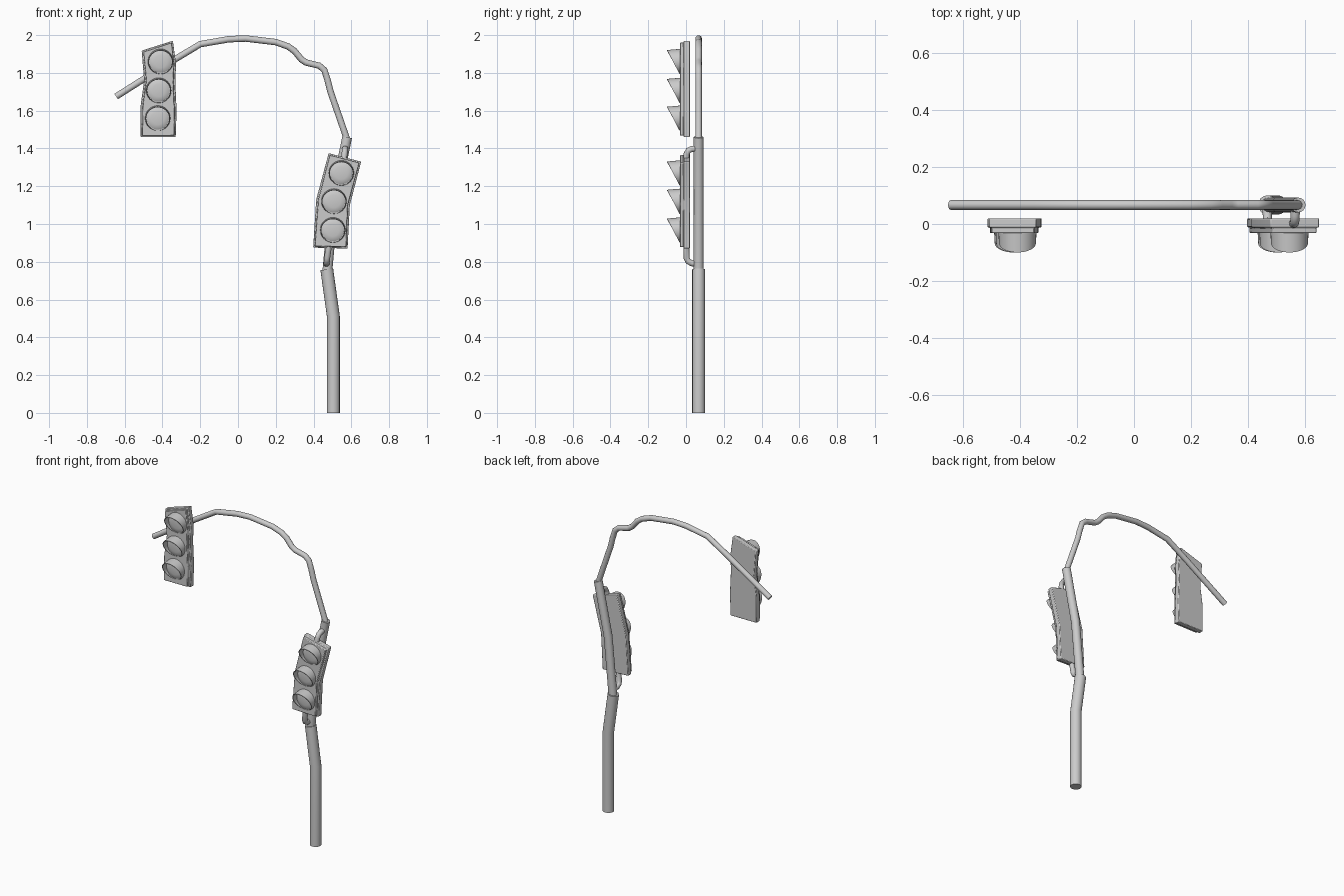
import bpy, bmesh, math

if "Cube" in bpy.data.objects:
    bpy.data.objects.remove(bpy.data.objects["Cube"])

POLE_Y = 0.067


def finish(name, bm, angle=35):
    bmesh.ops.recalc_face_normals(bm, faces=bm.faces)
    me = bpy.data.meshes.new(name)
    bm.to_mesh(me)
    bm.free()
    ob = bpy.data.objects.new(name, me)
    bpy.context.collection.objects.link(ob)
    return smooth(ob, angle)


def smooth(ob, angle=35):
    bpy.ops.object.select_all(action='DESELECT')
    ob.select_set(True)
    bpy.context.view_layer.objects.active = ob
    bpy.ops.object.shade_smooth_by_angle(angle=math.radians(angle))
    return ob


def tube(name, pts, radius):
    cu = bpy.data.curves.new(name, 'CURVE')
    cu.dimensions = '3D'
    cu.bevel_depth = radius
    cu.bevel_resolution = 6
    cu.use_fill_caps = True
    sp = cu.splines.new('POLY')
    sp.points.add(len(pts) - 1)
    for p, co in zip(sp.points, pts):
        p.co = (*co, 1)
    ob = bpy.data.objects.new(name, cu)
    bpy.context.collection.objects.link(ob)
    bpy.ops.object.select_all(action='DESELECT')
    ob.select_set(True)
    bpy.context.view_layer.objects.active = ob
    bpy.ops.object.convert(target='MESH')
    return smooth(bpy.context.object)


def housing(name, outline):
    # bent box with a smaller stepped front panel
    bm = bmesh.new()
    face = bm.faces.new([bm.verts.new((x, 0.02, z)) for x, z in outline])
    back = bmesh.ops.duplicate(bm, geom=[face])
    del back
    for inset, depth in ((0, 0.032), (0.011, 0.02)):
        if inset:
            bmesh.ops.inset_region(bm, faces=[face], thickness=inset)
        r = bmesh.ops.extrude_face_region(bm, geom=[face])
        vs = [g for g in r['geom'] if isinstance(g, bmesh.types.BMVert)]
        nf = [g for g in r['geom'] if isinstance(g, bmesh.types.BMFace)][0]
        if face.is_valid:
            bm.faces.remove(face)
        bmesh.ops.translate(bm, verts=vs, vec=(0, -depth, 0))
        face = nf
    bmesh.ops.remove_doubles(bm, verts=bm.verts, dist=1e-5)
    ob = finish(name, bm, 25)
    bev = ob.modifiers.new('soft_edges', 'BEVEL')
    bev.width = 0.004
    bev.segments = 2
    return ob


def lamp(name, cx, cz, r=0.067, n=32):
    # slant-cut hollow visor: (radius, lens side) rings run outside, rim, inside
    bm = bmesh.new()
    rings = []
    for rad, front in ((r, 0), (r - 0.002, 1), (r - 0.006, 1), (r - 0.006, 0)):
        ring = []
        for i in range(n):
            a = 2 * math.pi * i / n
            s = math.sin(a)
            y = -0.03 - front * (0.005 + 0.0325 * (1 + s))
            ring.append(bm.verts.new((cx + rad * math.cos(a), y,
                                      cz + rad * s - front * 0.004 * (1 + s) / 2)))
        rings.append(ring)
    for a, b in zip(rings, rings[1:]):
        for i in range(n):
            j = (i + 1) % n
            bm.faces.new((a[i], a[j], b[j], b[i]))
    finish(name + '_visor', bm)

    # shallow domed lens
    bm = bmesh.new()
    prev = None
    for rad, y in ((r - 0.005, -0.03), (r - 0.012, -0.035), (r * 0.5, -0.04)):
        ring = [bm.verts.new((cx + rad * math.cos(2 * math.pi * i / n), y,
                              cz + rad * math.sin(2 * math.pi * i / n))) for i in range(n)]
        if prev:
            for i in range(n):
                j = (i + 1) % n
                bm.faces.new((prev[i], prev[j], ring[j], ring[i]))
        prev = ring
    bm.faces.new(prev)
    finish(name + '_lens', bm, 40)


def path(pts):
    return [(x, POLE_Y, z) for x, z in pts]


# Bent pole and drooping arm
tube('lower_pole', path([(.505, 0), (.505, .51), (.47, .76)]), 0.034)
tube('middle_pole', path([(.472, .74), (.507, 1.12), (.578, 1.46)]), 0.026)
tube('arm', path([(.58, 1.44), (.49, 1.70), (.475, 1.76), (.457, 1.815), (.43, 1.838),
                  (.36, 1.855), (.335, 1.872), (.30, 1.915), (.265, 1.94), (.20, 1.963),
                  (.04, 1.982), (-.05, 1.978), (-.20, 1.952), (-.345, 1.865),
                  (-.645, 1.675)]), 0.017)

# Curved brackets joining the pole signal to the pole
tube('upper_bracket', [(.568, POLE_Y, 1.40), (.567, .03, 1.397), (.566, .012, 1.388),
                       (.564, .003, 1.37), (.558, .001, 1.33)], 0.016)
tube('lower_bracket', [(.468, POLE_Y, .787), (.469, .03, .792), (.470, .012, .802),
                       (.472, .003, .82), (.482, .001, .89)], 0.016)

# Two bent signal heads: outline and lamp centres
heads = {
    'arm_signal': ([(-.51, 1.918), (-.345, 1.97), (-.328, 1.85), (-.332, 1.75), (-.325, 1.60),
                    (-.33, 1.46), (-.515, 1.46), (-.515, 1.63), (-.497, 1.76)],
                   [(-.41, 1.86), (-.42, 1.707), (-.425, 1.56)]),
    'pole_signal': ([(.48, 1.375), (.652, 1.33), (.592, 1.10), (.58, .87),
                     (.398, .875), (.414, 1.13)],
                    [(.547, 1.27), (.508, 1.12), (.502, .968)]),
}
for name, (outline, lamps) in heads.items():
    housing(name + '_housing', outline)
    for label, (cx, cz) in zip(('top', 'middle', 'bottom'), lamps):
        lamp(f'{name}_{label}', cx, cz)
